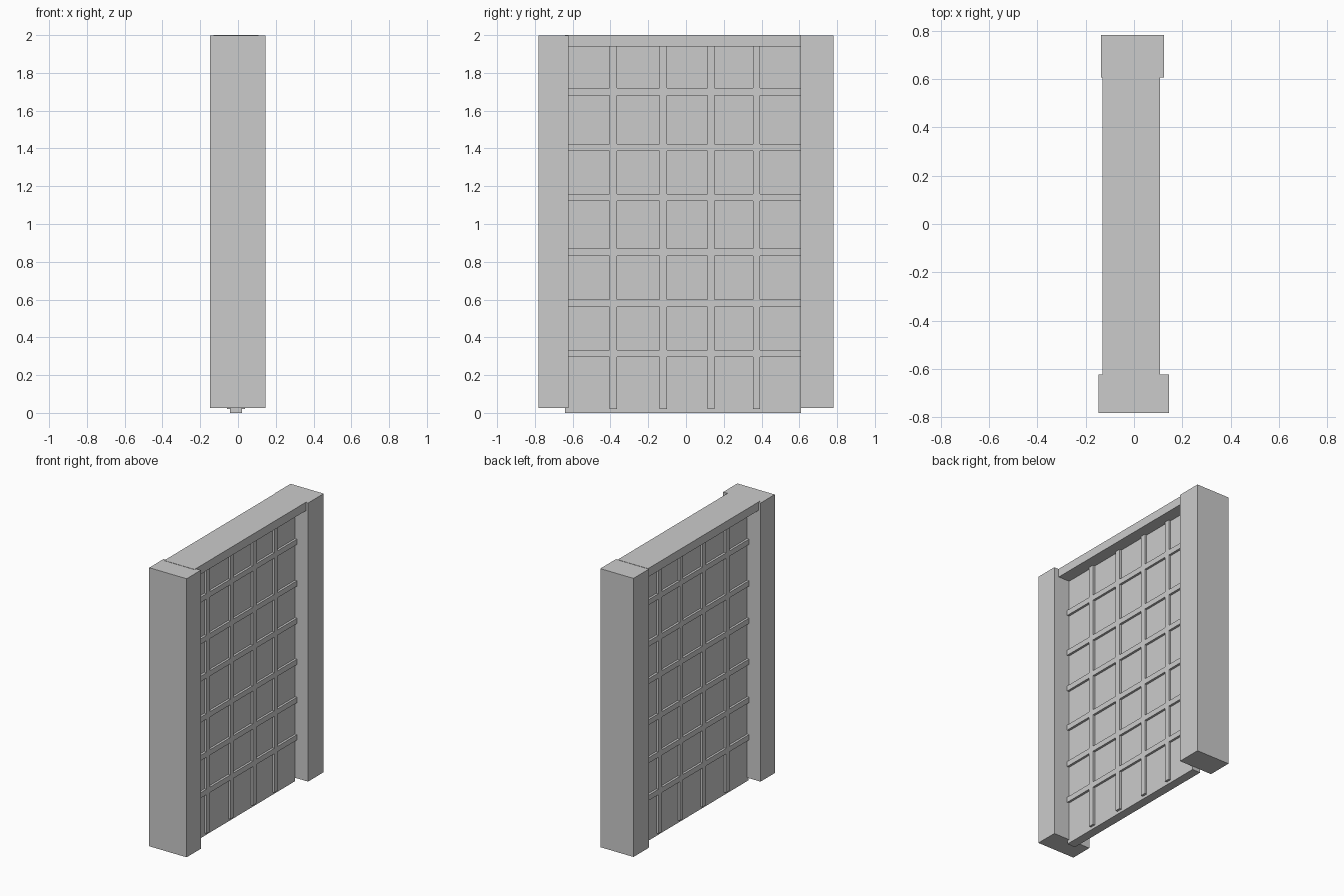
import bpy, bmesh
from mathutils import Matrix, Vector

if "Cube" in bpy.data.objects:
    bpy.data.objects.remove(bpy.data.objects["Cube"])


def boxes(name, bounds):
    """One object made of boxes given as (x0, x1, y0, y1, z0, z1)."""
    bm = bmesh.new()
    for x0, x1, y0, y1, z0, z1 in bounds:
        centre = Vector(((x0 + x1) / 2, (y0 + y1) / 2, (z0 + z1) / 2))
        size = Matrix.Diagonal((x1 - x0, y1 - y0, z1 - z0, 1))
        bmesh.ops.create_cube(bm, size=1, matrix=Matrix.Translation(centre) @ size)
    mesh = bpy.data.meshes.new(name)
    bm.to_mesh(mesh)
    bm.free()
    obj = bpy.data.objects.new(name, mesh)
    bpy.context.collection.objects.link(obj)
    return obj


# Side posts and top beam
boxes("front_post", [(-0.148, 0.145, -0.782, -0.623, 0.025, 1.998)])
boxes("back_post", [(-0.136, 0.124, 0.607, 0.782, 0.025, 1.998)])
boxes("top_beam", [(-0.13, 0.108, -0.64, 0.61, 1.94, 2.0)])

# Thin panel between the posts
boxes("panel", [(-0.042, 0.021, -0.64, 0.61, 0.0, 1.95)])

# Lattice bars pass through the panel and show on both faces
X0, X1, HALF = -0.058, 0.037, 0.019
boxes("vertical_bars", [(X0, X1, y - HALF, y + HALF, 0.02, 1.945)
                        for y in (-0.385, -0.12, 0.133, 0.373)])
boxes("horizontal_bars", [(X0, X1, -0.63, 0.61, z - HALF, z + HALF)
                          for z in (0.315, 0.58, 0.85, 1.14, 1.405, 1.70)])
